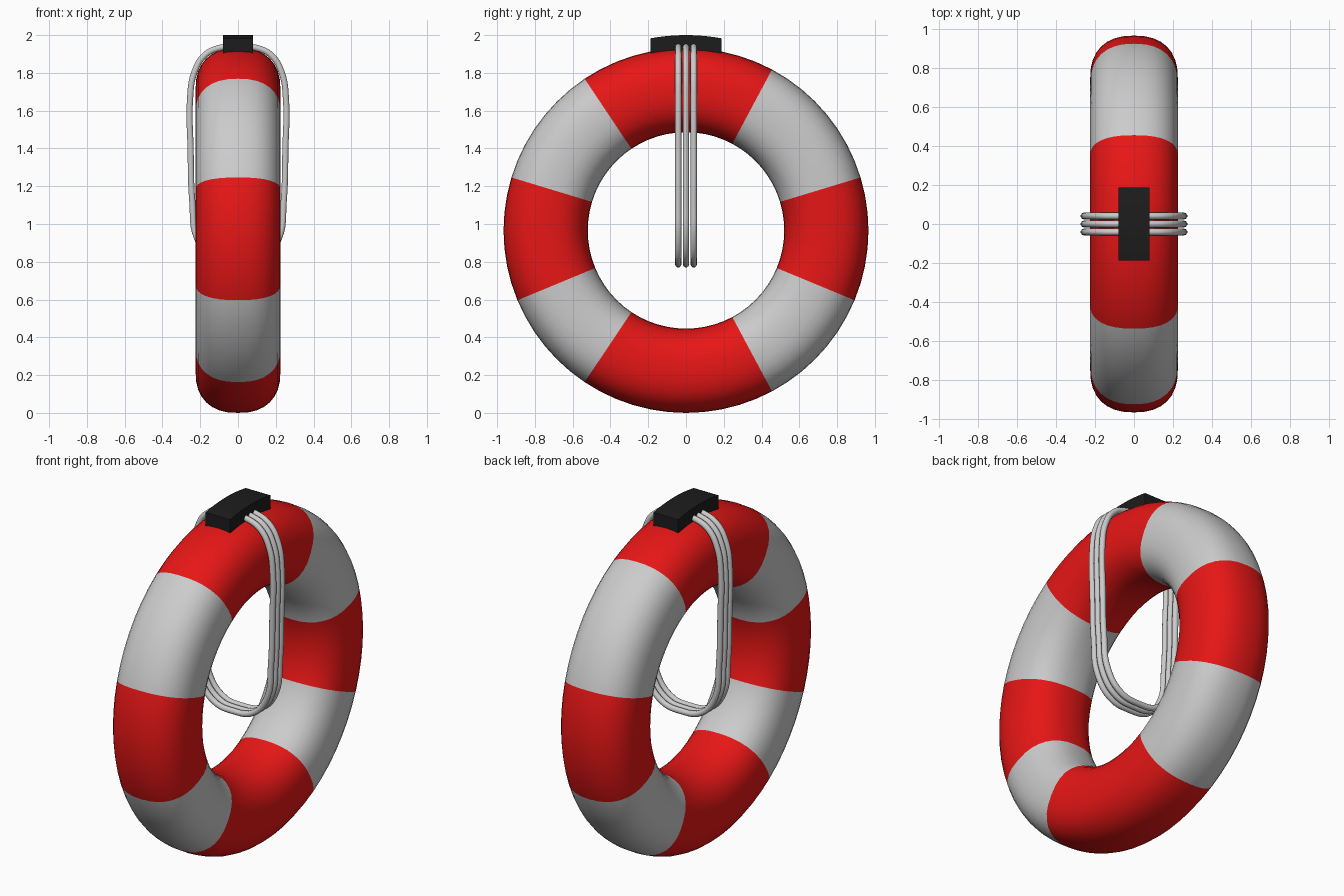
import bpy, bmesh
from math import sin, cos, pi, sqrt, copysign

if "Cube" in bpy.data.objects:
    bpy.data.objects.remove(bpy.data.objects["Cube"])

CZ = 0.966                      # height of the ring centre
R_OUT, R_IN, HALF_W = 0.966, 0.52, 0.225


def material(name, rgb):
    m = bpy.data.materials.new(name)
    m.diffuse_color = (*rgb, 1)
    m.use_nodes = True
    m.node_tree.nodes["Principled BSDF"].inputs["Base Color"].default_value = m.diffuse_color
    return m


def finish(bm, name, mats, angle):
    bmesh.ops.recalc_face_normals(bm, faces=bm.faces[:])
    me = bpy.data.meshes.new(name)
    bm.to_mesh(me)
    bm.free()
    ob = bpy.data.objects.new(name, me)
    bpy.context.collection.objects.link(ob)
    for m in mats:
        me.materials.append(m)
    bpy.ops.object.select_all(action='DESELECT')
    ob.select_set(True)
    bpy.context.view_layer.objects.active = ob
    bpy.ops.object.shade_smooth_by_angle(angle=angle)
    return ob


red = material("red", (0.8, 0.008, 0.008))
white = material("white", (0.8, 0.8, 0.8))
black = material("black", (0.012, 0.012, 0.012))

# Ring: rounded-square section swept around the x axis, striped by segment
SEG, SIDES = 64, 32
RED_SPANS = [(11, 22), (29, 36), (42, 53), (60, 67)]
red_segments = {i % SEG for a, b in RED_SPANS for i in range(a, b)}


def rounded(v, n=2.4):
    return copysign(abs(v) ** (2 / n), v)


mid, half = (R_OUT + R_IN) / 2, (R_OUT - R_IN) / 2
section = [(HALF_W * rounded(sin(2 * pi * j / SIDES)),
            mid + half * rounded(cos(2 * pi * j / SIDES))) for j in range(SIDES)]
bm = bmesh.new()
loops = []
for i in range(SEG):
    a = 2 * pi * i / SEG
    loops.append([bm.verts.new((x, r * cos(a), CZ + r * sin(a))) for x, r in section])
for i in range(SEG):
    p, q = loops[i], loops[(i + 1) % SEG]
    for j in range(SIDES):
        k = (j + 1) % SIDES
        f = bm.faces.new((p[j], p[k], q[k], q[j]))
        f.material_index = 0 if i in red_segments else 1
finish(bm, "float_ring", [red, white], pi / 3)

# Clamp: block bent to follow the top of the ring
bm = bmesh.new()
N, W, L = 12, 0.08, 0.187
rows = []
for i in range(N + 1):
    y = -L + 2 * L * i / N
    rows.append([bm.verts.new((x, y, CZ + sqrt(r * r - y * y)))
                 for x, r in ((-W, 0.955), (W, 0.955), (W, 1.034), (-W, 1.034))])
for p, q in zip(rows, rows[1:]):
    for j in range(4):
        k = (j + 1) % 4
        bm.faces.new((p[j], p[k], q[k], q[j]))
bm.faces.new(rows[0])
bm.faces.new(rows[-1])
finish(bm, "rope_clamp", [black], pi / 6)

# Ropes: three closed loops hanging from the clamp through the ring
side = [(0.09, 1.934), (0.175, 1.895), (0.232, 1.80), (0.254, 1.66),
        (0.251, 1.40), (0.242, 1.12), (0.215, 0.92), (0.125, 0.81)]
path = [(0, 1.938)] + side + [(0, 0.787)] + [(-x, z) for x, z in reversed(side)]
for n, y in enumerate((-0.041, 0, 0.041), 1):
    cu = bpy.data.curves.new(f"rope_{n}", 'CURVE')
    cu.dimensions = '3D'
    cu.bevel_depth = 0.017
    cu.bevel_resolution = 3
    cu.resolution_u = 6
    sp = cu.splines.new('BEZIER')
    sp.bezier_points.add(len(path) - 1)
    sp.use_cyclic_u = True
    for bp, (x, z) in zip(sp.bezier_points, path):
        bp.co = (x, y, z)
        bp.handle_left_type = bp.handle_right_type = 'AUTO'
    bpy.context.collection.objects.link(bpy.data.objects.new(f"rope_{n}", cu))
